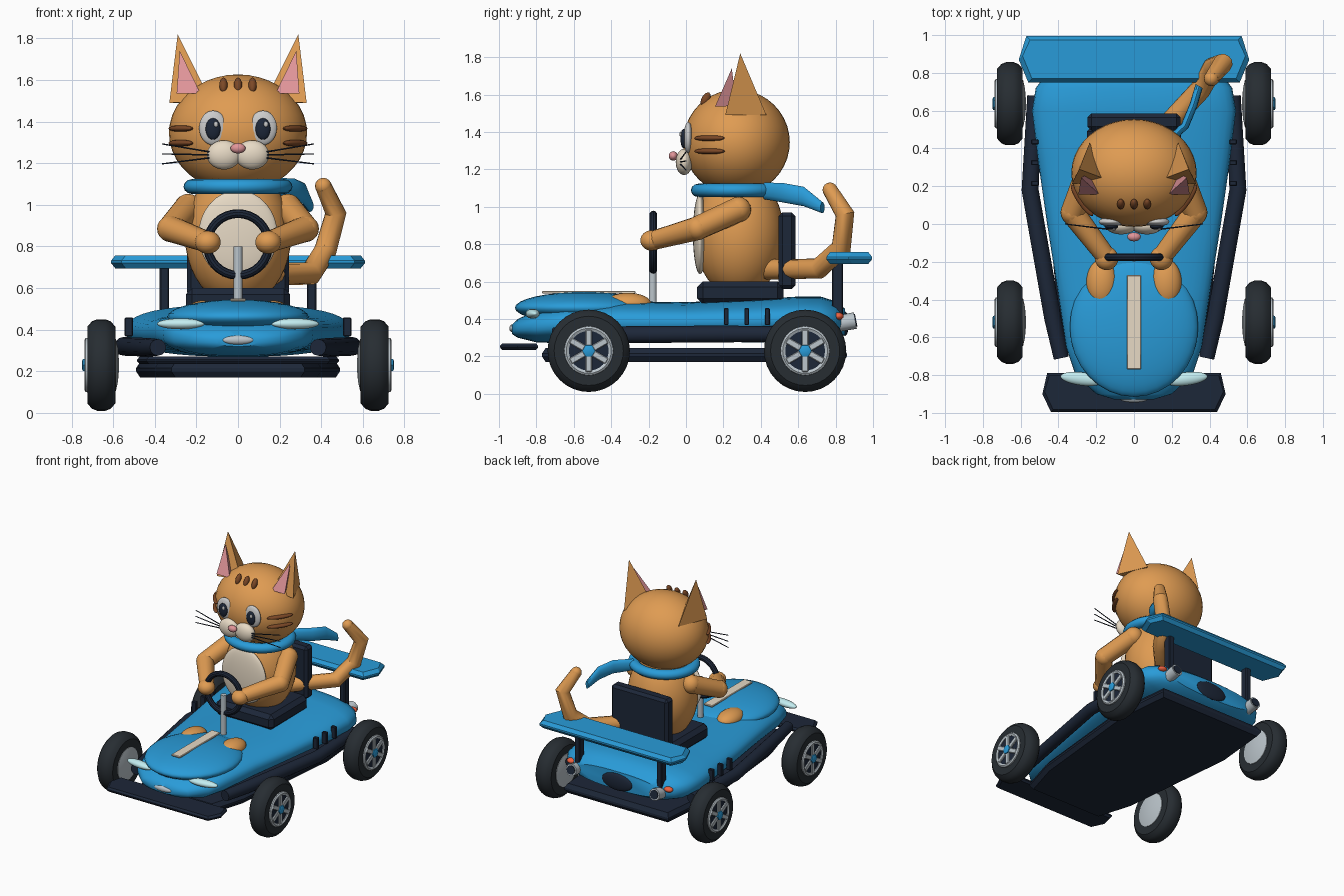
import bpy, bmesh
from math import sin, cos, pi, copysign, atan2
from mathutils import Vector, Matrix

if "Cube" in bpy.data.objects:
    bpy.data.objects.remove(bpy.data.objects["Cube"])

def mat(name, r, g, b):
    m = bpy.data.materials.new(name)
    m.diffuse_color = (r, g, b, 1)
    m.use_nodes = True
    m.node_tree.nodes["Principled BSDF"].inputs["Base Color"].default_value = m.diffuse_color
    return m

ORANGE = mat("orange_fur", .74, .33, .085)
BLUE = mat("blue_paint", .022, .33, .69)
NAVY = mat("dark_trim", .012, .02, .04)
RUBBER = mat("rubber", .02, .026, .032)
METAL = mat("light_metal", .5, .56, .6)
CREAM = mat("cream", .8, .7, .56)
WHITE = mat("eye_white", .6, .6, .6)
PINK = mat("pink", .75, .3, .32)
BROWN = mat("brown_stripe", .2, .065, .02)
LAMP = mat("lamp_glass", .55, .85, .88)
RED = mat("tail_red", .85, .12, .05)

def finish(ob, m, angle=35):
    ob.data.materials.clear()
    ob.data.materials.append(m)
    bpy.ops.object.select_all(action='DESELECT')
    ob.select_set(True)
    bpy.context.view_layer.objects.active = ob
    bpy.ops.object.shade_smooth_by_angle(angle=angle * pi / 180)
    return ob

def from_bm(name, bm, m, angle=35):
    bmesh.ops.recalc_face_normals(bm, faces=bm.faces)
    me = bpy.data.meshes.new(name)
    bm.to_mesh(me)
    bm.free()
    ob = bpy.data.objects.new(name, me)
    bpy.context.collection.objects.link(ob)
    return finish(ob, m, angle)

def loft(name, rings, m, angle=35):
    """Skin a list of equal-length vertex rings and cap both ends."""
    bm = bmesh.new()
    vs = [[bm.verts.new(p) for p in r] for r in rings]
    n = len(vs[0])
    for a, b in zip(vs, vs[1:]):
        for i in range(n):
            j = (i + 1) % n
            bm.faces.new((a[i], a[j], b[j], b[i]))
    bm.faces.new(vs[0])
    bm.faces.new(vs[-1])
    return from_bm(name, bm, m, angle)

def ball(name, loc, rad, m, rot=(0, 0, 0), seg=32):
    bpy.ops.mesh.primitive_uv_sphere_add(segments=seg, ring_count=seg // 2, location=loc, rotation=rot)
    ob = bpy.context.object
    ob.name, ob.scale = name, rad
    return finish(ob, m)

def box(name, loc, size, m, bevel=.01):
    bm = bmesh.new()
    bmesh.ops.create_cube(bm, size=1, matrix=Matrix.Translation(loc) @ Matrix.Diagonal((*size, 1)))
    if bevel:
        bmesh.ops.bevel(bm, geom=bm.edges[:], offset=bevel, segments=1, affect='EDGES')
    return from_bm(name, bm, m, 20)

def slab(name, half, z0, z1, inset, m):
    """Mirrored outline, full at mid height and inset at top and bottom."""
    pts = half + [(-x, y) for x, y in reversed(half)]
    cy = sum(p[1] for p in pts) / len(pts)
    def ring(z, i):
        return [(x - copysign(i, x), y - copysign(i, y - cy), z) for x, y in pts]
    return loft(name, [ring(z0, inset), ring(z0 * .6 + z1 * .4, 0), ring(z0 * .4 + z1 * .6, 0), ring(z1, inset)], m, 20)

def tube(name, pts, radii, m):
    cu = bpy.data.curves.new(name, 'CURVE')
    cu.dimensions = '3D'
    cu.bevel_depth, cu.bevel_resolution, cu.use_fill_caps = 1, 4, True
    sp = cu.splines.new('POLY')
    sp.points.add(len(pts) - 1)
    for p, co, r in zip(sp.points, pts, radii):
        p.co, p.radius = (*co, 1), r
    tmp = bpy.data.objects.new(name, cu)
    bpy.context.collection.objects.link(tmp)
    bpy.context.view_layer.update()
    me = bpy.data.meshes.new_from_object(tmp.evaluated_get(bpy.context.evaluated_depsgraph_get()))
    bpy.data.objects.remove(tmp)
    ob = bpy.data.objects.new(name, me)
    bpy.context.collection.objects.link(ob)
    return finish(ob, m)

def lathe(name, profile, loc, side, m, seg=32):
    """Turn (offset, radius) points about the x axis."""
    return loft(name, [[(loc[0] + side * o, loc[1] + r * cos(2 * pi * i / seg), loc[2] + r * sin(2 * pi * i / seg))
                        for i in range(seg)] for o, r in profile], m)

# kart body: rounded sections (y, half width, centre z, half height)
def body_ring(y, w, zc, h, n=40):
    out = []
    for i in range(n):
        c, s = cos(2 * pi * i / n), sin(2 * pi * i / n)
        out.append((w * copysign(abs(c) ** .8, c), y, zc + h * copysign(abs(s) ** .8, s)))
    return out

SECTIONS = [(-.93, .10, .345, .025), (-.90, .20, .35, .05), (-.80, .31, .36, .085), (-.65, .36, .375, .105),
            (-.35, .405, .385, .11), (0, .46, .385, .105), (.35, .51, .39, .115), (.6, .54, .395, .125),
            (.72, .52, .395, .125), (.80, .46, .39, .105), (.85, .36, .385, .07)]
loft("kart_body", [body_ring(*s) for s in SECTIONS], BLUE, 45)
ball("hood", (0, -.545, .46), (.34, .37, .085), BLUE)
box("hood_stripe", (0, -.52, .543), (.075, .5, .014), CREAM, .004)
ball("nose_badge", (0, -.925, .35), (.075, .02, .022), METAL)
ball("rear_panel", (0, .85, .375), (.13, .02, .065), NAVY)
slab("undertray", [(.32, -.77), (.40, -.5), (.49, .45), (.45, .86)], .17, .245, .02, NAVY)
slab("front_splitter", [(.44, -.995), (.485, -.9), (.46, -.79)], .235, .27, .012, NAVY)
slab("rear_wing", [(.56, .75), (.61, .87), (.57, .995)], .695, .757, .02, BLUE)

# seat and steering
box("seat_base", (0, .29, .54), (.5, .46, .12), NAVY, .03)
box("seat_back", (0, .54, .765), (.49, .09, .41), NAVY, .02)
bpy.ops.mesh.primitive_torus_add(major_radius=.148, minor_radius=.021, major_segments=32, minor_segments=10,
                                 location=(0, -.175, .81), rotation=(pi / 2, 0, 0))
bpy.context.object.name = "steering_wheel"
finish(bpy.context.object, NAVY)
tube("steering_column", [(0, -.178, .48), (0, -.178, .8)], (.021, .021), METAL)

for s in (-1, 1):
    # kart side details
    tube("side_rail", [(s * .385, -.71, .315), (s * .43, -.5, .315), (s * .55, .18, .32), (s * .525, .68, .32)],
         (.04, .045, .045, .04), NAVY)
    for y in (.215, .325, .435):
        box("side_vent", (s * .525, y, .413), (.04, .026, .09), NAVY, .004)
    ball("headlight", (s * .275, -.82, .428), (.115, .035, .026), LAMP, (0, 0, s * .12))
    box("wing_post", (s * .354, .81, .56), (.045, .06, .31), NAVY, .006)
    tube("exhaust_pipe", [(s * .36, .76, .365), (s * .36, .905, .392)], (.042, .045), METAL)
    tube("exhaust_opening", [(s * .36, .9, .391), (s * .36, .91, .393)], (.034, .034), NAVY)
    ball("tail_light", (s * .42, .815, .415), (.035, .028, .02), RED, seg=16)

    # wheels
    for y in (-.52, .637):
        c = (s * .657, y, .23)
        lathe("tire", [(-.067, .12), (-.067, .185), (-.045, .21), (-.02, .22), (.02, .22), (.045, .21),
                       (.067, .185), (.067, .12)], c, s, RUBBER)
        lathe("rim_back", [(-.06, .128), (-.07, .125), (-.08, .08), (-.085, .02)], c, s, METAL)
        lathe("rim_disc", [(.06, .115), (.07, .115)], c, s, NAVY)
        lathe("rim_ring", [(.06, .132), (.075, .13), (.082, .12), (.075, .106), (.06, .106)], c, s, METAL)
        lathe("hub_cap", [(.06, .036), (.088, .034), (.093, .022)], c, s, BLUE, 6)
        for k in range(6):
            a = k * pi / 3 + pi / 6
            sp = box("wheel_spoke", (0, 0, 0), (.022, .085, .034), METAL, .004)
            sp.matrix_world = Matrix.Translation((c[0] + s * .071, y + .07 * cos(a), .23 + .07 * sin(a))) @ Matrix.Rotation(a, 4, 'X')

    # ears: three-sided cones leaning outward
    for nm, m, apex, base in (
            ("ear", ORANGE, (.29, .29, 1.82), [(.33, .21, 1.49), (.235, .43, 1.49), (.13, .23, 1.5)]),
            ("inner_ear", PINK, (.28, .245, 1.74), [(.295, .155, 1.535), (.24, .27, 1.54), (.18, .155, 1.535)])):
        bm = bmesh.new()
        v = [bm.verts.new((s * x, y, z)) for x, y, z in base + [apex]]
        for f in ((0, 1, 2), (0, 1, 3), (1, 2, 3), (2, 0, 3)):
            bm.faces.new([v[i] for i in f])
        from_bm(nm, bm, m, 20)

    # face
    ball("eye", (s * .12, .012, 1.37), (.067, .025, .083), WHITE)
    ball("pupil", (s * .12, -.012, 1.365), (.036, .018, .052), NAVY, seg=20)
    ball("eye_glint", (s * .12 + .014, -.028, 1.388), (.011, .007, .014), WHITE, seg=12)
    ball("muzzle", (s * .068, -.01, 1.24), (.082, .045, .07), CREAM)
    for dz in (-1, 0, 1):
        tube("whisker", [(s * .12, -.03, 1.24 + dz * .012), (s * .365, 0, 1.245 + dz * .048)], (.004, .003), NAVY)
    for z in (1.367, 1.297):
        ball("cheek_stripe", (s * .275, .125, z), (.025, .1, .016), BROWN, (0, 0, -s * .6), 16)

    # limbs
    arm = [(s * .24, .28, .985), (s * .325, .06, .885), (s * .15, -.17, .822)]
    tube("upper_arm", arm[:2], (.068, .064), ORANGE)
    tube("forearm", arm[1:], (.064, .052), ORANGE)
    ball("shoulder", arm[0], (.068,) * 3, ORANGE, seg=20)
    ball("elbow", arm[1], (.064,) * 3, ORANGE, seg=20)
    ball("paw", (s * .145, -.182, .82), (.062, .062, .055), ORANGE)
    ball("foot", (s * .17, -.31, .48), (.082, .125, .06), ORANGE)

# cat torso and head
ball("torso", (0, .285, .85), (.255, .24, .335), ORANGE, seg=40)
ball("belly", (0, .075, .855), (.19, .038, .215), CREAM)
ball("head", (0, .27, 1.345), (.332, .285, .282), ORANGE, seg=40)
ball("nose", (0, -.068, 1.272), (.036, .024, .025), PINK, seg=20)
for x in (-.07, 0, .07):
    ball("forehead_stripe", (x, .105, 1.575), (.02, .022, .04), BROWN, (-.5, 0, 0), 16)

# collar and flowing scarf end
bpy.ops.mesh.primitive_torus_add(major_radius=.22, minor_radius=.042, major_segments=40, minor_segments=12,
                                 location=(0, .27, 1.088))
bpy.context.object.name = "collar"
bpy.context.object.scale = (1, .93, .85)
finish(bpy.context.object, BLUE)
rings = []
for x, y, z, h in ((.16, .42, 1.085, .045), (.27, .52, 1.075, .052), (.315, .63, 1.055, .052), (.345, .73, .995, .03)):
    rings.append([Vector((x + .022 * cos(a) * .85, y - .022 * cos(a) * .5, z + h * sin(a)))
                  for a in [2 * pi * k / 12 for k in range(12)]])
loft("scarf_end", rings, BLUE, 40)

# cat tail
tube("cat_tail", [(.08, .42, .665), (.35, .71, .67), (.42, .83, .78), (.47, .85, .96), (.41, .77, 1.09)],
     (.055, .056, .055, .052, .04), ORANGE)
ball("tail_tip", (.41, .77, 1.09), (.04,) * 3, ORANGE, seg=16)
